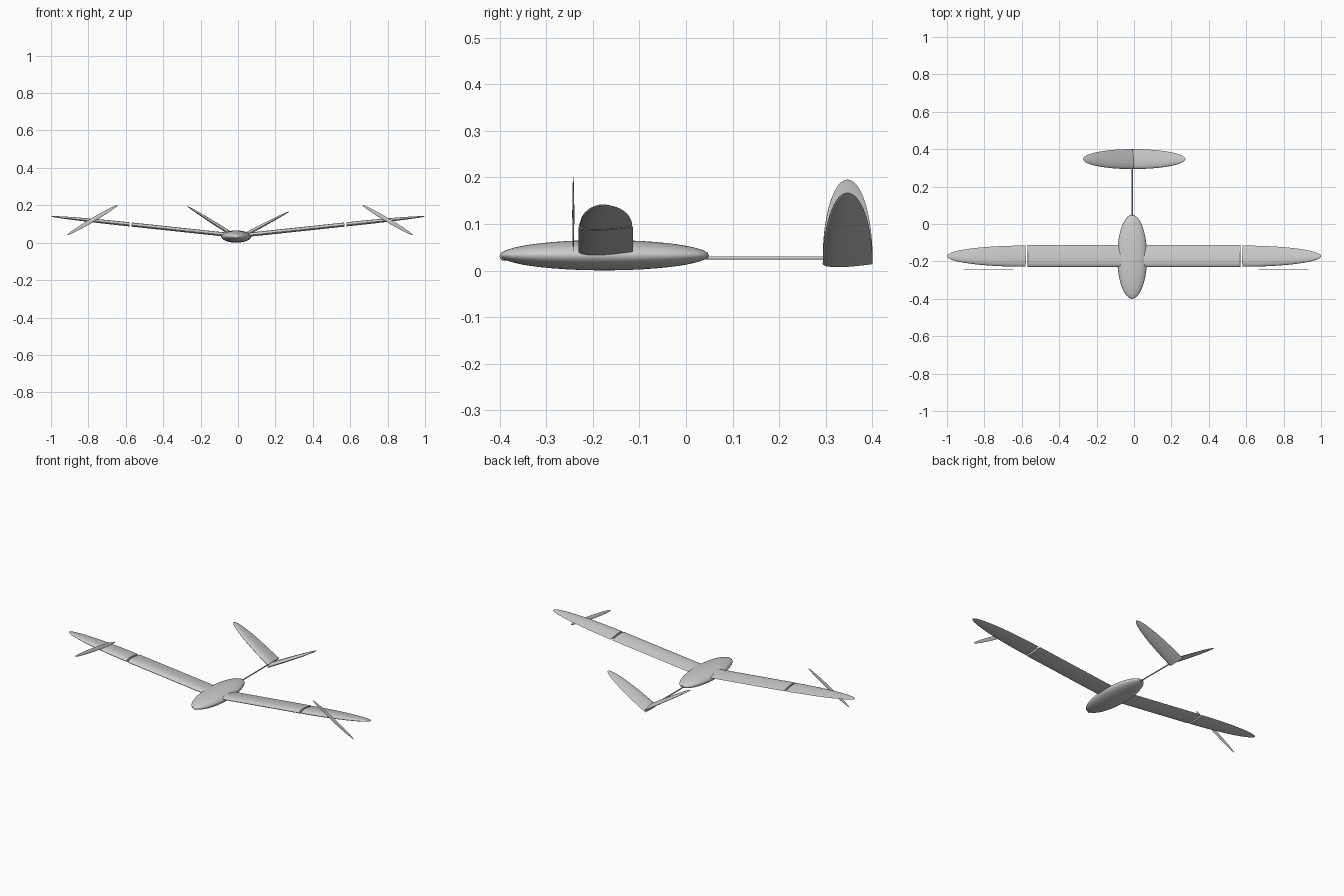
import bpy, bmesh
from math import sin, cos, pi, sqrt, atan2
from mathutils import Vector

if "Cube" in bpy.data.objects:
    bpy.data.objects.remove(bpy.data.objects["Cube"])


def airfoil(n=14):
    """Unit section as (chord, height): rounded nose at -0.5, sharp tail at 0.5."""
    def half(u):
        return 2.97 * sqrt(u) - 1.26 * u - 3.516 * u**2 + 2.843 * u**3 - 1.036 * u**4
    us = [(1 - cos(pi * i / n)) / 2 for i in range(n + 1)]
    top = [(u - 0.5, 0.62 * half(u)) for u in reversed(us)]
    return top + [(u - 0.5, -0.38 * half(u)) for u in us[1:-1]]


def smooth(ob):
    bpy.ops.object.select_all(action='DESELECT')
    ob.select_set(True)
    bpy.context.view_layer.objects.active = ob
    bpy.ops.object.shade_smooth_by_angle(angle=0.7)


def panel(name, root, tip, s0, s1, chord, thick, side, elliptic):
    """Loft an airfoil along root->tip between the span fractions s0 and s1."""
    root, tip = Vector(root), Vector(tip)
    d = tip - root
    ang = atan2(d.z, abs(d.x))
    normal = Vector((-side * sin(ang), 0, cos(ang)))
    steps = 20 if elliptic else 1
    bm = bmesh.new()
    rings = []
    for i in range(steps + 1):
        f = sin(pi / 2 * i / steps) if elliptic else i / steps
        k = sqrt(max(1 - f * f, 0.0004)) if elliptic else 1
        o = root + d * (s0 + (s1 - s0) * f)
        rings.append([bm.verts.new(o + Vector((0, c * chord * k, 0)) + normal * h * thick * k)
                      for c, h in airfoil()])
    n = len(rings[0])
    for a, b in zip(rings, rings[1:]):
        for j in range(n):
            bm.faces.new((a[j], a[(j + 1) % n], b[(j + 1) % n], b[j]))
    bm.faces.new(rings[0])
    bm.faces.new(rings[-1])
    bmesh.ops.recalc_face_normals(bm, faces=bm.faces)
    me = bpy.data.meshes.new(name)
    bm.to_mesh(me)
    bm.free()
    ob = bpy.data.objects.new(name, me)
    bpy.context.collection.objects.link(ob)
    smooth(ob)


def ellipsoid(name, loc, radii, axis_rot=(0, 0, 0), seg=48, rings=24):
    bpy.ops.mesh.primitive_uv_sphere_add(segments=seg, ring_count=rings, location=loc, rotation=axis_rot)
    ob = bpy.context.object
    ob.name = name
    ob.scale = radii
    smooth(ob)


def rod(name, y0, y1, r, z):
    bpy.ops.mesh.primitive_cylinder_add(vertices=24, radius=r, depth=y1 - y0,
                                        location=(-0.01, (y0 + y1) / 2, z), rotation=(pi / 2, 0, 0))
    bpy.context.object.name = name
    smooth(bpy.context.object)


# Fuselage pod, nose cap and tail boom
ellipsoid("fuselage", (-0.01, -0.175, 0.033), (0.08, 0.224, 0.0325))
ellipsoid("nose_cap", (-0.01, -0.39, 0.031), (0.011, 0.01, 0.01), seg=24, rings=12)
rod("boom_collar", 0.03, 0.047, 0.007, 0.032)
rod("tail_boom", 0.02, 0.40, 0.0035, 0.027)

# Wings: straight inner panel, gap, elliptical outer panel; one rotor blade each
for side, label, px in ((-1, "left", -0.778), (1, "right", 0.80)):
    root, tip = (0, -0.172, 0.034), (side, -0.172, 0.14)
    panel(label + "_inner_wing", root, tip, 0.02, 0.569, 0.117, 0.022, side, False)
    panel(label + "_outer_wing", root, tip, 0.58, 1.0, 0.113, 0.022, side, True)
    ellipsoid(label + "_propeller", (px, -0.242, 0.121), (0.156, 0.0022, 0.011),
              (0, side * 0.535, 0), 40, 16)

# V-tail fins with half-elliptical outlines
panel("left_tail_fin", (-0.008, 0.347, 0.026), (-0.272, 0.347, 0.195), 0, 1, 0.107, 0.02, -1, True)
panel("right_tail_fin", (-0.010, 0.347, 0.014), (0.275, 0.347, 0.167), 0, 1, 0.107, 0.02, 1, True)
